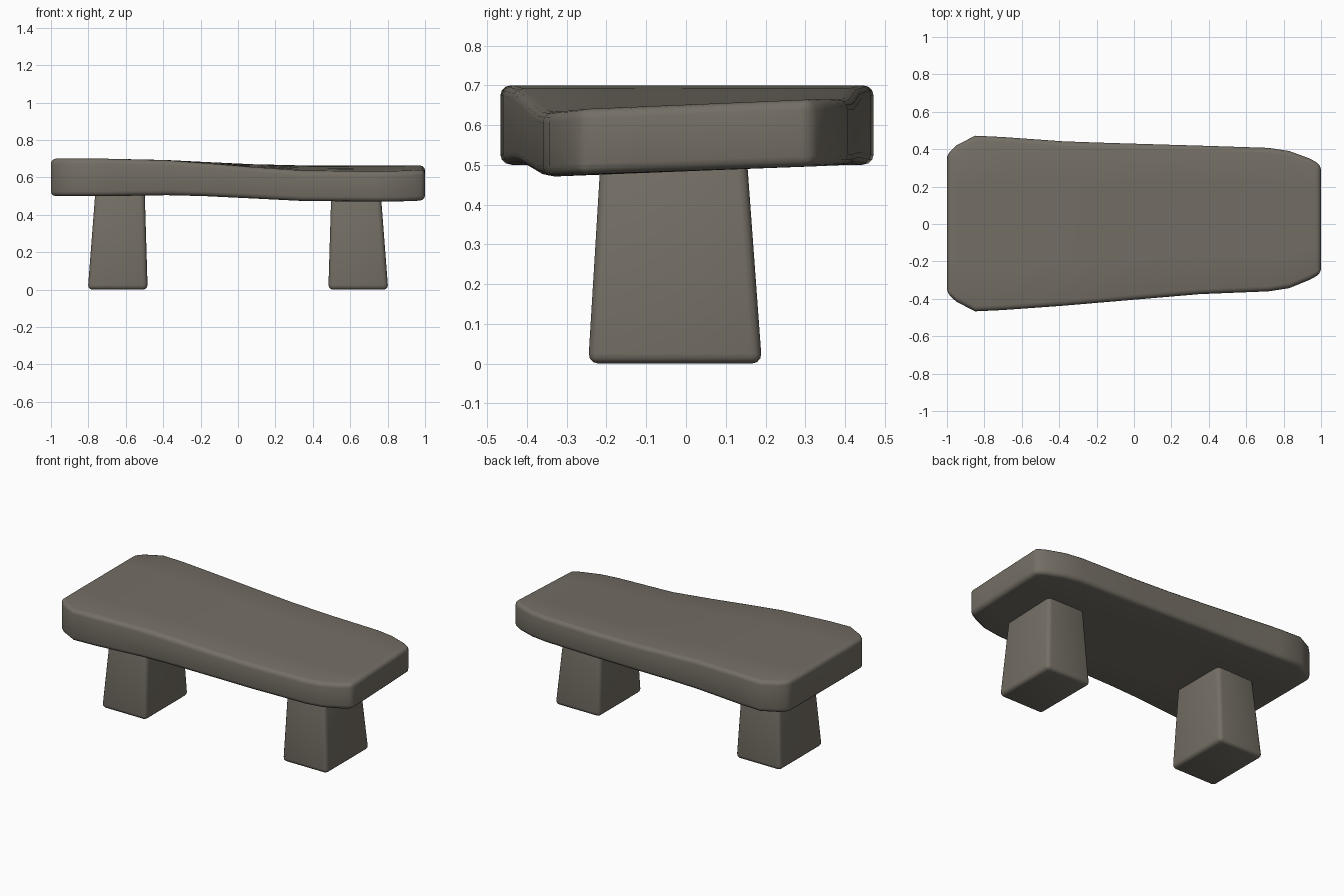
import bpy, bmesh, math

if "Cube" in bpy.data.objects:
    bpy.data.objects.remove(bpy.data.objects["Cube"])

stone = bpy.data.materials.new("warm grey stone")
stone.diffuse_color = (0.175, 0.158, 0.130, 1)
stone.use_nodes = True
stone.node_tree.nodes["Principled BSDF"].inputs["Base Color"].default_value = stone.diffuse_color


def finish(name, bm, width, limit):
    bmesh.ops.recalc_face_normals(bm, faces=bm.faces)
    mesh = bpy.data.meshes.new(name)
    bm.to_mesh(mesh)
    bm.free()
    mesh.materials.append(stone)
    ob = bpy.data.objects.new(name, mesh)
    bpy.context.collection.objects.link(ob)
    bev = ob.modifiers.new("rounded edges", 'BEVEL')
    bev.width = width
    bev.segments = 3
    bev.limit_method = 'ANGLE'
    bev.angle_limit = math.radians(limit)
    bpy.ops.object.select_all(action='DESELECT')
    bpy.context.view_layer.objects.active = ob
    ob.select_set(True)
    bpy.ops.object.modifier_apply(modifier=bev.name)
    bpy.ops.object.shade_smooth_by_angle(angle=math.radians(35))
    return ob


# Slab: stations of x, front y, back y, front top, back top, front bottom, back bottom
stations = [
    (-1.00, -0.37, 0.37, 0.70, 0.70, 0.50, 0.50),
    (-0.95, -0.415, 0.42, 0.70, 0.70, 0.50, 0.50),
    (-0.85, -0.467, 0.472, 0.70, 0.70, 0.50, 0.50),
    (-0.70, -0.46, 0.465, 0.70, 0.70, 0.50, 0.50),
    (-0.38, -0.437, 0.442, 0.692, 0.693, 0.505, 0.505),
    (-0.18, -0.42, 0.435, 0.677, 0.683, 0.500, 0.505),
    (0.08, -0.398, 0.427, 0.655, 0.671, 0.487, 0.502),
    (0.35, -0.375, 0.419, 0.636, 0.665, 0.473, 0.500),
    (0.72, -0.36, 0.407, 0.632, 0.665, 0.470, 0.500),
    (0.83, -0.343, 0.39, 0.633, 0.665, 0.470, 0.499),
    (0.94, -0.298, 0.35, 0.637, 0.665, 0.473, 0.497),
    (1.00, -0.265, 0.315, 0.641, 0.665, 0.477, 0.496),
]
bm = bmesh.new()
N = 4
rings = []
for x, y0, y1, tf, tb, bf, bb in stations:
    def row(za, zb):
        return [(x, y0 + (y1 - y0) * i / N, za + (zb - za) * i / N) for i in range(N + 1)]
    pts = row(bf, bb) + row(tf, tb)[::-1]
    rings.append([bm.verts.new(p) for p in pts])
for a, b in zip(rings, rings[1:]):
    for i in range(len(a)):
        j = (i + 1) % len(a)
        bm.faces.new((a[i], a[j], b[j], b[i]))
for r in (rings[0], rings[-1]):
    for i in range(N):
        bm.faces.new((r[i], r[i + 1], r[-2 - i], r[-1 - i]))
finish("bench_slab", bm, 0.026, 42)

# Legs: tapered blocks, mirrored left and right
for name, s in (("left_leg", -1), ("right_leg", 1)):
    bm = bmesh.new()
    levels = [(0.0, 0.483, 0.803, -0.246, 0.191), (0.56, 0.50, 0.76, -0.212, 0.150)]
    low, high = [[bm.verts.new((s * x, y, z)) for x, y in
                  ((x0, y0), (x1, y0), (x1, y1), (x0, y1))]
                 for z, x0, x1, y0, y1 in levels]
    bm.faces.new(low)
    bm.faces.new(high)
    for i in range(4):
        j = (i + 1) % 4
        bm.faces.new((low[i], low[j], high[j], high[i]))
    finish(name, bm, 0.025, 40)
